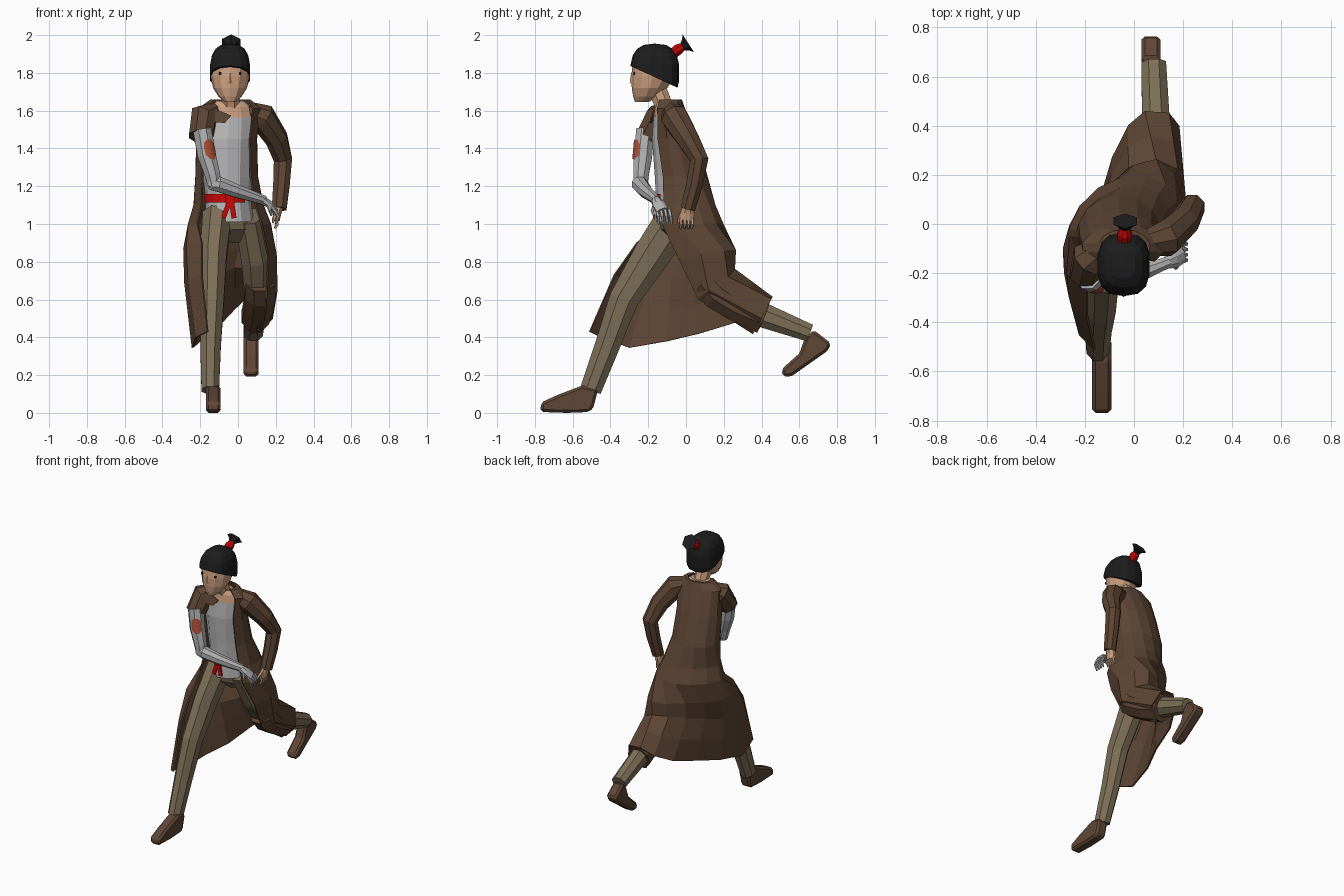
import bpy, bmesh, math
from mathutils import Vector, Matrix

V = Vector


def material(name, r, g, b):
    m = bpy.data.materials.new(name)
    m.diffuse_color = (r, g, b, 1)
    return m


COAT = material("dark brown cloth", .110, .060, .034)
PANTS = material("khaki cloth", .205, .160, .095)
BOOT = material("brown leather", .115, .062, .038)
SKIN = material("skin", .62, .36, .22)
HAIR = material("black hair", .0125, .0120, .0120)
RED = material("red cloth", .58, .002, .002)
SHIRT = material("light grey cloth", .50, .50, .51)
METAL = material("grey metal", .44, .44, .45)
PATCH = material("rust emblem", .40, .075, .035)


def finish(name, bm, *mats, rule=None):
    bmesh.ops.recalc_face_normals(bm, faces=bm.faces[:])
    if rule:
        for f in bm.faces:
            f.material_index = rule(f.calc_center_median())
    me = bpy.data.meshes.new(name)
    bm.to_mesh(me)
    bm.free()
    for m in mats:
        me.materials.append(m)
    ob = bpy.data.objects.new(name, me)
    bpy.context.collection.objects.link(ob)
    return ob


def loft(name, rings, *mats, closed=True, rule=None):
    bm = bmesh.new()
    rows = [[bm.verts.new(p) for p in r] for r in rings]
    n = len(rows[0])
    for a, b in zip(rows, rows[1:]):
        for i in range(n if closed else n - 1):
            j = (i + 1) % n
            bm.faces.new((a[i], a[j], b[j], b[i]))
    if closed:
        bm.faces.new(rows[0])
        bm.faces.new(rows[-1])
    return finish(name, bm, *mats, rule=rule)


def level(z, cx, cy, rx, ry, n=12, start=0, end=360):
    """Horizontal ellipse or arc, angle measured from the front."""
    count = n if end - start == 360 else n - 1
    out = []
    for i in range(n):
        a = math.radians(start + (end - start) * i / count)
        out.append(V((cx - rx * math.sin(a), cy - ry * math.cos(a), z)))
    return out


def tube(name, pts, mat, n=8, ref=(1, 0, 0)):
    """Limb through (x, y, z, side radius, depth radius) stations."""
    c = [V(p[:3]) for p in pts]
    rings = []
    for i, p in enumerate(pts):
        d1 = (c[i] - c[i - 1]).normalized() if i else V()
        d2 = (c[i + 1] - c[i]).normalized() if i < len(c) - 1 else V()
        t = (d1 + d2).normalized()
        u = V(ref)
        u = (u - t * u.dot(t)).normalized()
        v = t.cross(u)
        a, b = p[3] * 1.05, p[-1] * 1.05
        rings.append([c[i] + u * a * math.cos(k) + v * b * math.sin(k)
                      for k in (math.tau * (j + .5) / n for j in range(n))])
    return loft(name, rings, mat)


def prism(name, prof, x0, x1, mat, bevel=0.0):
    """Side profile (y, z) extruded across x."""
    ob = loft(name, [[V((x, y, z)) for y, z in prof] for x in (x0, x1)], mat)
    if bevel:
        b = ob.modifiers.new("bevel", 'BEVEL')
        b.width, b.segments = bevel, 1
    return ob


def box(name, centre, size, mat, angle=0):
    bm = bmesh.new()
    bmesh.ops.create_cube(bm, size=1, matrix=Matrix.Translation(centre)
                          @ Matrix.Rotation(angle, 4, 'Y') @ Matrix.Diagonal((*size, 1)))
    return finish(name, bm, mat)


# Head and neck: (z, half width, front y, back y)
HX = -.042
head = [(1.645, .028, -.27, -.20), (1.675, .062, -.28, -.145), (1.72, .090, -.287, -.10),
        (1.78, .103, -.290, -.06), (1.85, .103, -.282, -.055), (1.89, .075, -.24, -.08)]
loft("head", [level(z, HX, (f + b) / 2, h, (b - f) / 2) for z, h, f, b in head], SKIN)
loft("nose", [[V((HX - w, -.284, z)), V((HX, y, z)), V((HX + w, -.284, z))]
              for z, w, y in ((1.745, .014, -.293), (1.755, .012, -.298), (1.80, .006, -.29))], SKIN)
for s, side in ((-1, "right"), (1, "left")):
    box(side + "_eye", (HX + s * .0525, -.2745, 1.797), (.013, .009, .014), HAIR)
tube("neck", [(-.035, -.09, 1.55, .06), (-.037, -.115, 1.62, .048), (HX, -.15, 1.71, .05)], SKIN)

# Boxy hair cap cut along a sloping hairline, with tied ponytail
bm = bmesh.new()
bmesh.ops.create_uvsphere(bm, u_segments=14, v_segments=9, radius=1)
for v in bm.verts:
    x, y, z = (math.copysign(abs(k) ** .74, k) for k in v.co)
    v.co = (HX + .109 * x, -.165 + .130 * y, 1.80 + .155 * z)
cut = bmesh.ops.bisect_plane(bm, geom=bm.verts[:] + bm.edges[:] + bm.faces[:], plane_co=(0, -.2, 1.793),
                             plane_no=(0, -.46, -1), clear_outer=True)
bmesh.ops.contextual_create(bm, geom=[e for e in cut["geom_cut"] if isinstance(e, bmesh.types.BMEdge)])
finish("hair", bm, HAIR)
tube("hair_tie", [(-.04, -.065, 1.905, .028), (-.038, -.04, 1.925, .03), (-.037, -.014, 1.941, .02)], RED)
tube("ponytail", [(-.037, -.022, 1.935, .018), (-.036, -.002, 1.948, .033), (-.036, .012, 1.957, .053)],
     HAIR, n=6)

# Torso: shirt with bare upper chest
torso = [(1.65, -.04, -.11, .075, .045), (1.62, -.045, -.10, .115, .065), (1.565, -.045, -.09, .13, .082),
         (1.45, -.055, -.07, .14, .11), (1.25, -.055, -.04, .13, .125), (1.12, -.05, -.03, .12, .128),
         (1.01, -.045, -.02, .13, .14)]
loft("shirt", [level(*r) for r in torso], SHIRT, SKIN,
     rule=lambda c: 1 if c.z > 1.57 and abs(c.x + .04) < .085 else 0)
loft("belt", [level(z, -.05, -.03, .130, .140, 8, -42, 100) for z in (1.115, 1.16)], RED, closed=False)
box("belt_knot", (-.04, -.172, 1.13), (.05, .02, .045), RED)
for a, x in ((.35, -.06), (-.15, -.028)):
    box("belt_tail", (x, -.170, 1.08), (.026, .009, .10), RED, a)

# Open long coat: body arcs, then swept skirt rows ending at the hem
body = [(1.655, -.04, -.095, .08, .06), (1.655, -.04, -.095, .105, .07), (1.61, -.045, -.095, .165, .085),
        (1.45, -.06, -.07, .16, .12), (1.25, -.06, -.03, .165, .14), (1.10, -.05, -.01, .185, .165),
        (1.0, -.045, .0, .22, .195)]
rows = [level(*r, n=11, start=50, end=310) for r in body]
for r in rows[-2:]:
    for p in r:
        if p.y > -.02:
            p.y += .25 * (p.x + .02)
hip = [(-.19, -.26, .90), (-.27, -.20, .88), (-.285, -.10, .87), (-.26, -.01, .86), (-.195, .07, .86),
       (-.10, .15, .86), (0, .235, .86), (.09, .26, .86), (.16, .20, .86), (.20, .08, .84), (.16, -.04, .82)]
thigh = [(-.19, -.38, .73), (-.26, -.30, .70), (-.28, -.20, .69), (-.25, -.08, .70), (-.17, .03, .72),
         (-.09, .13, .74), (-.02, .225, .77), (.09, .255, .76), (.175, .22, .72), (.205, .12, .65), (.15, .065, .605)]
hem = [(-.16, -.51, .43), (-.22, -.45, .40), (-.24, -.30, .345), (-.20, -.10, .38), (-.13, .07, .42),
       (-.085, .27, .48), (-.02, .40, .55), (.045, .457, .61), (.14, .45, .60), (.18, .40, .50), (.10, .355, .42)]
mid = [(V(a) + V(b)) / 2 for a, b in zip(thigh, hem)]
rows += [[V(p) for p in r] for r in (hip, thigh, mid, hem)]
coat = loft("coat", rows, COAT, closed=False)
sol = coat.modifiers.new("cloth", 'SOLIDIFY')
sol.thickness, sol.offset = .01, 0
# Part of the coat wrapped around the bent rear leg
tube("coat_knee_wrap", [(.118, .105, .70, .080, .085), (.118, .165, .63, .085, .088), (.108, .27, .565, .08, .085),
                        (.092, .408, .508, .075, .092)], COAT)
# Folded lapel on the short-sleeved side
loft("lapel", [[V((x, y + d, z)) for x, y, z in ((-.17, -.19, 1.60), (-.10, -.172, 1.60), (-.035, -.178, 1.575),
               (-.07, -.19, 1.535), (-.16, -.20, 1.54))] for d in (0, .012)], COAT)

# Sleeves
tube("long_sleeve", [(.04, -.08, 1.60, .05), (.13, -.06, 1.565, .072), (.205, .01, 1.45, .060),
                     (.238, .070, 1.34, .05), (.23, .045, 1.21, .045), (.218, .01, 1.08, .04)], COAT)
tube("short_sleeve", [(-.10, -.09, 1.60, .05), (-.18, -.14, 1.565, .075), (-.198, -.205, 1.46, .063)], COAT)

# Bare hand
tube("left_palm", [(.217, .012, 1.10, .027), (.208, .008, 1.06, .022, .038), (.203, .002, 1.02, .018, .036)], SKIN)
for i in range(4):
    y = -.026 + i * .02
    tube("left_finger", [(.204, y, 1.03, .01), (.208, y, .998, .009), (.195, y - .004, .978, .007)], SKIN, n=5)
tube("left_thumb", [(.205, -.02, 1.06, .012), (.19, -.038, 1.03, .009), (.185, -.04, 1.005, .006)], SKIN, n=5)

# Metal arm bent across the body, with curved emblem plate
tube("metal_upper_arm", [(-.190, -.215, 1.50, .050), (-.165, -.228, 1.36, .05), (-.135, -.238, 1.26, .042),
                         (-.12, -.24, 1.19, .036)], METAL)
tube("metal_forearm", [(-.15, -.24, 1.21, .03), (-.10, -.245, 1.21, .042), (-.01, -.215, 1.175, .036),
                       (.14, -.155, 1.125, .024)], METAL, ref=(0, 0, 1))
tube("metal_palm", [(.13, -.16, 1.127, .024), (.165, -.145, 1.105, .034, .02), (.195, -.125, 1.07, .034, .018)],
     METAL, ref=(0, 1, 0))
for i in range(4):
    y = -.155 + i * .022
    tube("metal_finger", [(.19, y, 1.075, .010), (.212, y + .008, 1.04, .009), (.20, y + .012, 1.0, .006)],
         METAL, n=5)
tube("metal_thumb", [(.16, -.165, 1.10, .011), (.17, -.178, 1.07, .009), (.178, -.17, 1.045, .006)], METAL, n=5)
loft("arm_emblem", [level(z, -.165 - .18 * (z - 1.36), -.228 + .09 * (z - 1.36), .055, .055, 7, -30 - w, -30 + w)
                    for z, w in ((1.345, 14), (1.365, 34), (1.40, 38), (1.43, 32), (1.447, 14))],
     PATCH, closed=False)

# Trousers
loft("trouser_seat", [level(1.03, -.04, -.01, .125, .135), level(.97, -.035, .01, .13, .14),
                      level(.90, -.03, .03, .05, .08)], PANTS)
tube("front_trouser_leg", [(-.11, -.05, 1.04, .08, .105), (-.13, -.185, .83, .072, .10), (-.137, -.33, .60, .065, .08),
                           (-.145, -.415, .36, .056, .068), (-.147, -.505, .12, .048, .058)], PANTS)
tube("back_trouser_leg", [(.06, -.02, 1.04, .08, .105), (.10, .07, .82, .085, .10), (.105, .175, .625, .07, .075),
                          (.090, .40, .52, .058, .068), (.080, .655, .423, .052, .048)], PANTS)

# Boots
prism("front_boot", [(-.77, .005), (-.768, .055), (-.68, .095), (-.55, .145), (-.465, .125), (-.49, .03),
                     (-.51, .005), (-.63, 0)], -.170, -.092, BOOT, .014)
prism("back_boot", [(.675, .44), (.768, .368), (.752, .33), (.56, .195), (.515, .19), (.505, .23),
                    (.60, .315), (.625, .385)], .030, .108, BOOT, .014)
